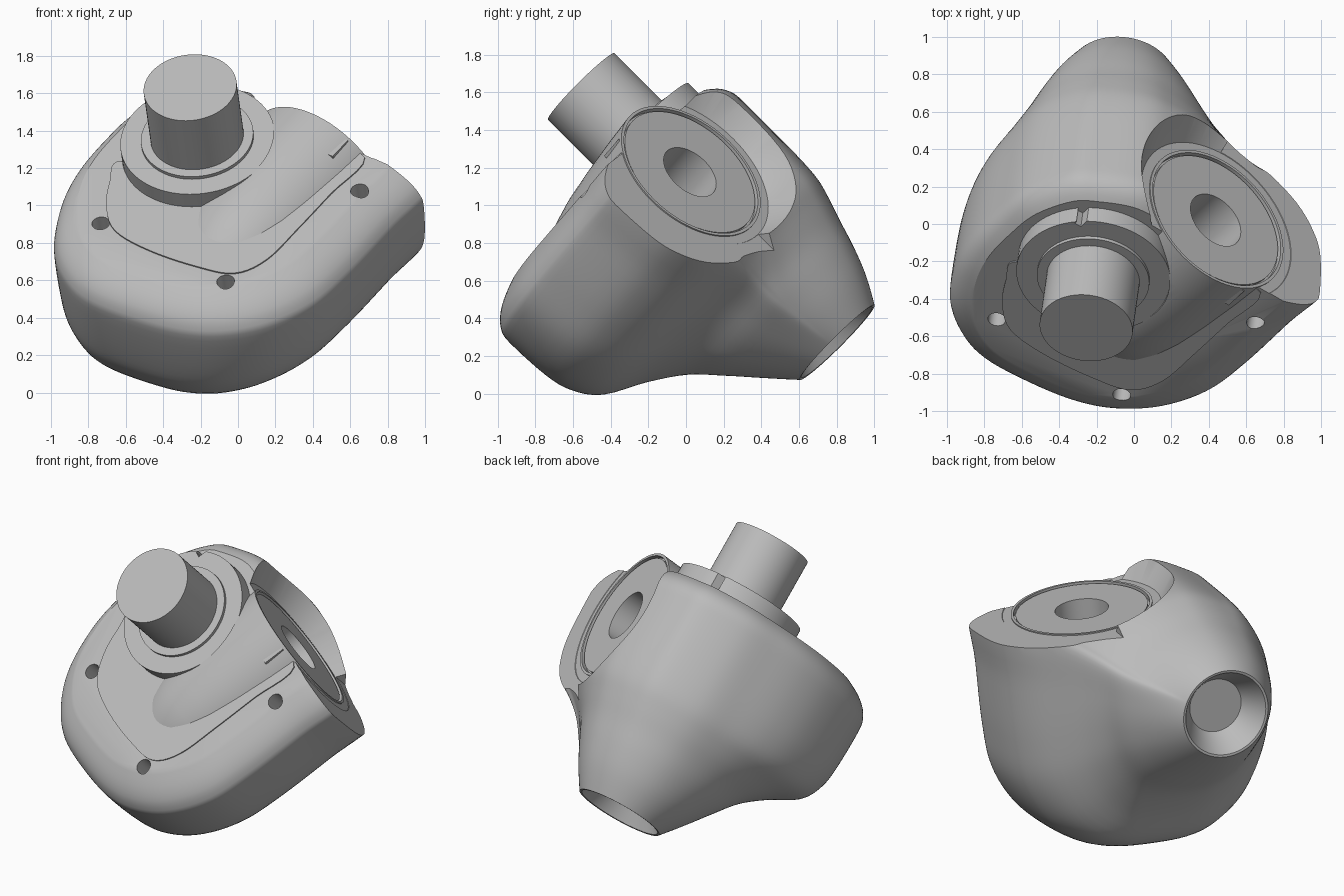
import bpy, bmesh, math
from mathutils import Matrix, Vector

if "Cube" in bpy.data.objects:
    bpy.data.objects.remove(bpy.data.objects["Cube"])

grey = bpy.data.materials.new("plain grey")
grey.use_nodes = True
grey.diffuse_color = (0.5, 0.5, 0.5, 1)
grey.node_tree.nodes["Principled BSDF"].inputs["Base Color"].default_value = (0.5, 0.5, 0.5, 1)

# Tilted working frame: local z is the shaft axis, local y faces the side bearing
axis = Vector((-0.1, -0.704, 0.704)).normalized()
side = Vector((0.58, 0.53, 0.62))
side = (side - axis * side.dot(axis)).normalized()
FRAME = Matrix((side.cross(axis), side, axis)).transposed().to_4x4()
FRAME.translation = (-0.10, 0.542, 0.533)
# Bearing frame: its own z runs along local y
BEARING = Matrix.Translation((0.45, 0, 0.766)) @ Matrix.Rotation(-math.pi / 2, 4, 'X')
parts = []


def make(name, bm, cutter=False):
    bmesh.ops.recalc_face_normals(bm, faces=bm.faces)
    me = bpy.data.meshes.new(name)
    bm.to_mesh(me)
    bm.free()
    ob = bpy.data.objects.new(name, me)
    bpy.context.collection.objects.link(ob)
    me.materials.append(grey)
    if cutter:
        ob.hide_render = True
    else:
        parts.append(ob)
    return ob


def loft(name, rings, cutter=False):
    """Skin closed rings of points; cap both ends."""
    bm = bmesh.new()
    rows = [[bm.verts.new(p) for p in ring] for ring in rings]
    n = len(rows[0])
    for lo, hi in zip(rows, rows[1:]):
        for i in range(n):
            j = (i + 1) % n
            bm.faces.new((lo[i], lo[j], hi[j], hi[i]))
    bm.faces.new(rows[0])
    bm.faces.new(rows[-1])
    return make(name, bm, cutter)


def lathe(name, profile, mat=Matrix(), cutter=False, segs=72):
    turn = [2 * math.pi * i / segs for i in range(segs)]
    return loft(name, [[mat @ Vector((r * math.cos(t), r * math.sin(t), h)) for t in turn]
                       for r, h in profile], cutter)


def box(name, lo, hi, cutter=True):
    lo, hi = Vector(lo), Vector(hi)
    bm = bmesh.new()
    bmesh.ops.create_cube(bm, size=1, matrix=Matrix.Translation((lo + hi) / 2)
                          @ Matrix.Diagonal((hi - lo).to_4d()))
    return make(name, bm, cutter)


def cut(ob, *cutters):
    for c in cutters:
        m = ob.modifiers.new("cut", 'BOOLEAN')
        m.operation, m.solver, m.object = 'DIFFERENCE', 'EXACT', c
    bpy.context.view_layer.update()
    ev = ob.evaluated_get(bpy.context.evaluated_depsgraph_get())
    me = bpy.data.meshes.new_from_object(ev)
    ob.modifiers.clear()
    ob.data = me
    for c in cutters:
        bpy.data.objects.remove(c)


def spline(pts, steps, closed):
    """Catmull-Rom samples through points of any dimension."""
    n, out = len(pts), []
    pick = (lambda i: pts[i % n]) if closed else (lambda i: pts[min(max(i, 0), n - 1)])
    for i in range(n if closed else n - 1):
        quad = [pick(i + k) for k in (-1, 0, 1, 2)]
        for s in range(steps):
            t = s / steps
            out.append([0.5 * (2 * b + (c - a) * t + (2 * a - 5 * b + 4 * c - d) * t * t
                               + (3 * b - a - 3 * c + d) * t ** 3) for a, b, c, d in zip(*quad)])
    return out if closed else out + [list(pts[-1])]


# Housing: round outlet at the rear growing into a wide rounded lobe
OUTLINE = [(1.13, .55), (1.13, .2), (1.13, -.2), (1.1, -.5), (.98, -.76), (.8, -.94),
           (.59, -1.04), (.32, -1.09), (.02, -1.1), (-.19, -1.02), (-.36, -.87), (-.49, -.63),
           (-.55, -.4), (-.56, -.15), (-.54, .1), (-.43, .35), (-.3, .46), (-.12, .56),
           (.04, .585), (.3, .59), (.6, .57), (.9, .56)]
# height, round radius, share of the lobe outline, narrowing of the side wall
LEVELS = [(-.37, .28, 0, 1), (-.22, .345, .08, 1), (-.07, .39, .19, .95), (.077, .425, .33, .8),
          (.2, .455, .54, .76), (.32, .475, .83, .83), (.45, .5, .95, .91), (.6, .52, .99, .97),
          (.86, .54, 1, 1), (.94, .49, .97, 1), (1.01, .28, .9, .99), (1.065, .1, .81, .98)]
outline = [Vector(p) for p in spline(OUTLINE, 6, True)]
levels = [(-.2, .17, 0, 1), (-.34, .25, 0, 1), (-.368, .265, 0, 1)] + spline(LEVELS, 4, False)
rings = []
for w, r, f, g in levels:
    ring = []
    for p in outline:
        q = p * ((r + f * (p.length - r)) / p.length)
        ring.append((q.x - max(q.x - .45, 0) * (1 - g), q.y, w))
    rings.append(ring)
housing = loft("housing", rings)

cutters = [lathe("arch_cutter", [(.49, .432), (.58, .56), (.7, .9)], BEARING, True),
           box("face_cutter", (.42, .435, -.5), (1.6, 1.3, 1.6)),
           lathe("bore_cutter", [(.43, -.1), (.43, 1)], BEARING, True)]
for b, n in [(.69, -.72), (-.15, -.70), (.915, .2)]:
    cutters.append(lathe("screw_cutter", [(.048, .94), (.048, 1.3)],
                         Matrix.Translation((b, n, 0)), True, 24))
cut(housing, *cutters)

# Cover panel: thin plate on the flat front
PANEL = [(.8, .41), (.8, .1), (.8, -.2), (.79, -.48), (.7, -.65), (.5, -.71), (.2, -.74),
         (-.05, -.71), (-.2, -.58), (-.29, -.42), (-.34, -.28), (-.1, -.2), (.2, .2), (.5, .41)]
shape = spline(PANEL, 5, True)
loft("cover_panel", [[(x, min(y, .425), h) for x, y in shape] for h in (1.06, 1.073)])

# Bearing: raised blister that fades forward, ring groove and bore
bearing = lathe("bearing_barrel", [
    (.165, -.05), (.165, .43), (.408, .43), (.408, .41), (.42, .41), (.42, .44), (.437, .44),
    (.428, .25), (.41, 0), (.39, -.2), (.365, -.34), (.335, -.45), (.29, -.54)], BEARING)
cut(bearing, lathe("collar_clearance", [(.41, 1.0), (.41, 1.5)], cutter=True))

# Collar and shaft
collar = lathe("shaft_collar", [(.2, .95), (.415, .95), (.415, 1.168), (.302, 1.168),
                                (.302, 1.188), (.2, 1.188)])
cut(collar, box("notch_cutter", (-.31, .26, 1.05), (-.27, .5, 1.3)))
lathe("output_shaft", [(.25, 1.0), (.25, 1.56)])

# Small locating rib beside the bearing
box("locating_rib", (.66, .28, 1.05), (.69, .42, 1.14), False)

for ob in parts:
    ob.data.transform(FRAME)
    bpy.ops.object.select_all(action='DESELECT')
    ob.select_set(True)
    bpy.context.view_layer.objects.active = ob
    bpy.ops.object.shade_smooth_by_angle(angle=math.radians(32))
